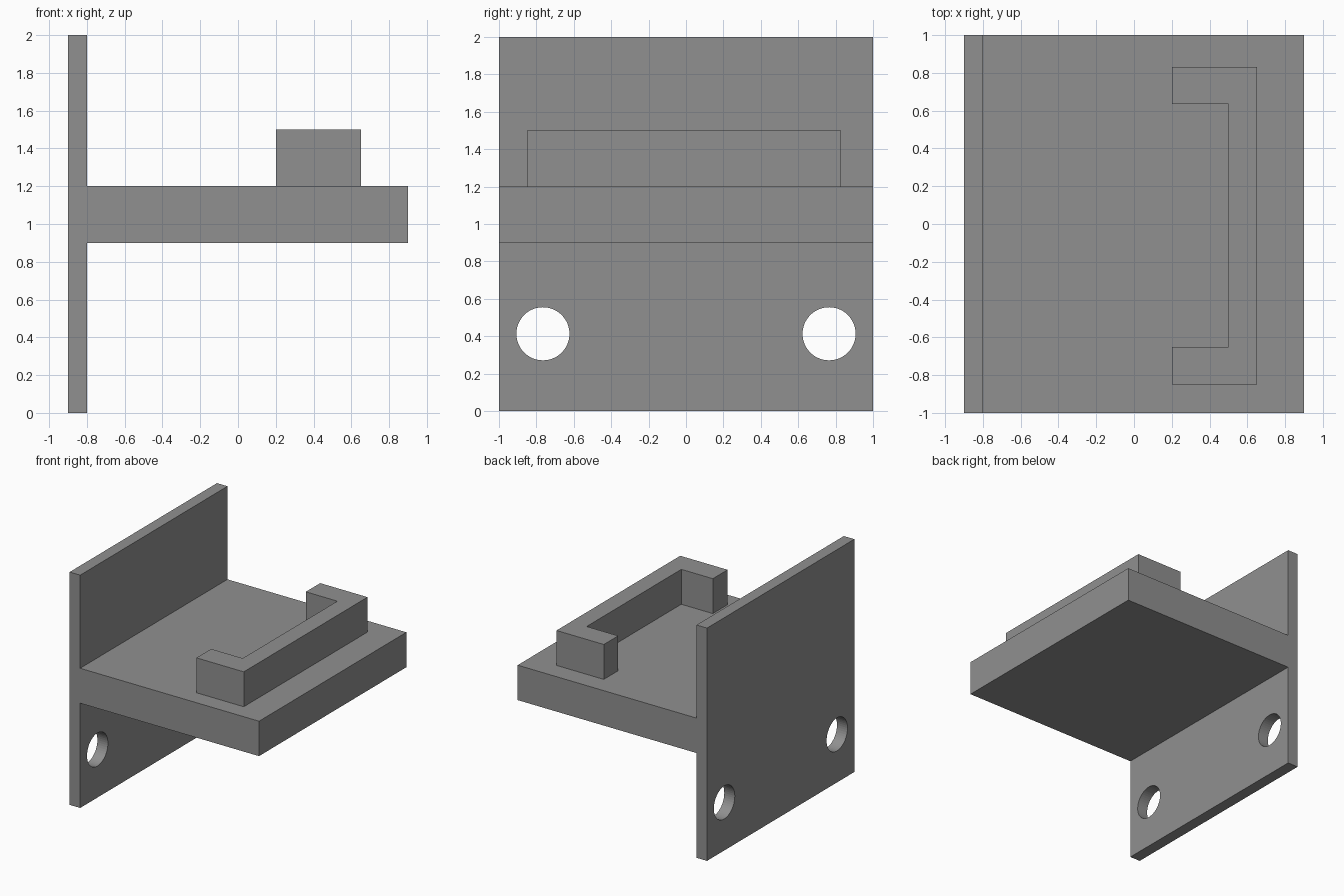
import bpy, bmesh, math
from mathutils import Vector, Matrix

if "Cube" in bpy.data.objects:
    bpy.data.objects.remove(bpy.data.objects["Cube"])

grey = bpy.data.materials.new("grey")
grey.diffuse_color = (0.28, 0.28, 0.28, 1)
grey.use_nodes = True
grey.node_tree.nodes["Principled BSDF"].inputs["Base Color"].default_value = grey.diffuse_color


def prism(name, outline, direction):
    """Extrude a closed planar outline along a direction."""
    bm = bmesh.new()
    face = bm.faces.new([bm.verts.new(p) for p in outline])
    out = bmesh.ops.extrude_face_region(bm, geom=[face])
    moved = [v for v in out["geom"] if isinstance(v, bmesh.types.BMVert)]
    bmesh.ops.translate(bm, verts=moved, vec=Vector(direction))
    bmesh.ops.recalc_face_normals(bm, faces=bm.faces)
    mesh = bpy.data.meshes.new(name)
    bm.to_mesh(mesh)
    bm.free()
    mesh.materials.append(grey)
    obj = bpy.data.objects.new(name, mesh)
    bpy.context.collection.objects.link(obj)
    return obj


# Wall plate and shelf: one T-shaped side profile extruded across the depth
profile = [(-0.9, 0), (-0.8, 0), (-0.8, 0.9), (0.9, 0.9),
           (0.9, 1.2), (-0.8, 1.2), (-0.8, 2), (-0.9, 2)]
bracket = prism("wall_plate_and_shelf", [(x, -1, z) for x, z in profile], (0, 2, 0))

# Two round screw holes low in the wall plate
bm = bmesh.new()
for y in (-0.765, 0.765):
    bmesh.ops.create_cone(
        bm, cap_ends=True, segments=48, radius1=0.142, radius2=0.142, depth=0.4,
        matrix=Matrix.Translation((-0.85, y, 0.413)) @ Matrix.Rotation(math.pi / 2, 4, 'Y'))
mesh = bpy.data.meshes.new("hole_cutter")
bm.to_mesh(mesh)
bm.free()
mesh.materials.append(grey)
cutter = bpy.data.objects.new("hole_cutter", mesh)
bpy.context.collection.objects.link(cutter)
cutter.hide_render = True
cutter.hide_viewport = True
cut = bracket.modifiers.new("screw_holes", 'BOOLEAN')
cut.operation = 'DIFFERENCE'
cut.solver = 'EXACT'
cut.object = cutter

# C-shaped stop rail standing on the shelf
rail = [(0.2, -0.85), (0.65, -0.85), (0.65, 0.83), (0.2, 0.83),
        (0.2, 0.635), (0.5, 0.635), (0.5, -0.65), (0.2, -0.65)]
prism("stop_rail", [(x, y, 1.2) for x, y in rail], (0, 0, 0.3))
